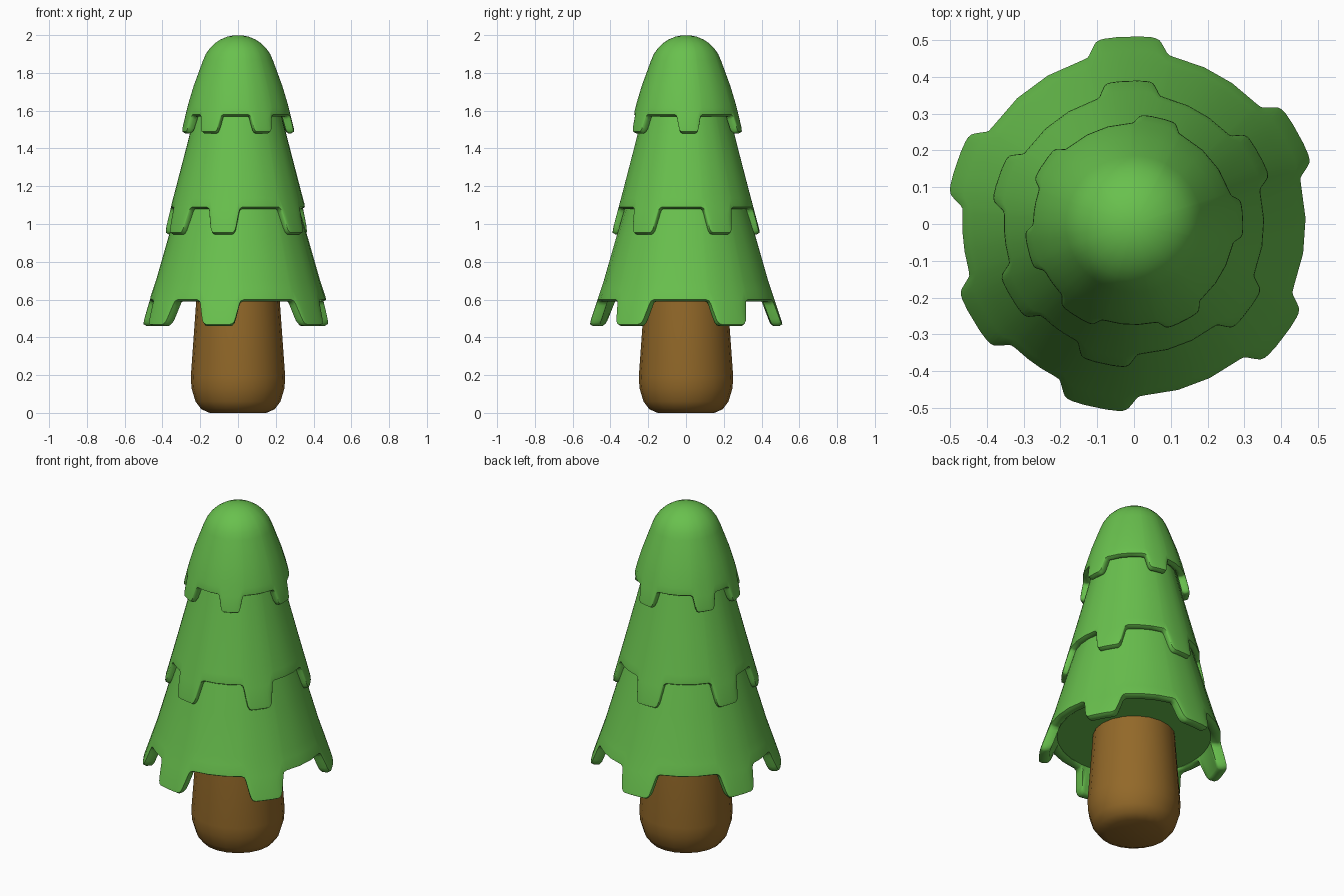
import bpy, bmesh
from math import sin, cos, pi, radians, sqrt

if "Cube" in bpy.data.objects:
    bpy.data.objects.remove(bpy.data.objects["Cube"])


def material(name, rgb):
    m = bpy.data.materials.new(name)
    m.diffuse_color = (*rgb, 1)
    m.use_nodes = True
    m.node_tree.nodes["Principled BSDF"].inputs["Base Color"].default_value = m.diffuse_color
    return m


GREEN = material("green", (0.14, 0.53, 0.075))
BROWN = material("brown", (0.29, 0.14, 0.022))


def loft(name, columns, mat, angle):
    """Closed skin from (angle, [(r, z), ...]) columns, fanned shut at both ends."""
    bm = bmesh.new()
    rings = [[bm.verts.new((r * cos(a), r * sin(a), z)) for a, (r, z) in
              ((a, prof[k]) for a, prof in columns)]
             for k in range(len(columns[0][1]))]
    n = len(columns)
    for lo, hi in zip(rings[1:], rings):
        for i in range(n):
            j = (i + 1) % n
            bm.faces.new((hi[i], lo[i], lo[j], hi[j]))
    for ring in (rings[0], rings[-1]):
        mid = bm.verts.new((0, 0, ring[0].co.z))
        for i in range(n):
            bm.faces.new((ring[i], ring[(i + 1) % n], mid))
    bmesh.ops.recalc_face_normals(bm, faces=bm.faces[:])
    me = bpy.data.meshes.new(name)
    bm.to_mesh(me)
    bm.free()
    ob = bpy.data.objects.new(name, me)
    bpy.context.collection.objects.link(ob)
    me.materials.append(mat)
    bpy.context.view_layer.objects.active = ob
    ob.select_set(True)
    bpy.ops.object.shade_smooth_by_angle(angle=radians(angle))
    ob.select_set(False)


def radius(profile, z):
    """Radius of a top-down (r, z) profile at height z."""
    for (r0, z0), (r1, z1) in zip(profile, profile[1:]):
        if z >= z1 or (r1, z1) == profile[-1]:
            return r0 + (r1 - r0) * (z0 - z) / (z0 - z1)


# Half of a hanging tab: angle from its centre (radians), share of full drop
HALF_TAB = [(0.06, 1), (0.125, 1), (0.15, 0.97), (0.172, 0.87), (0.185, 0.72),
            (0.21, 0.38), (0.225, 0.17), (0.24, 0.05), (0.27, 0)]


def tier(name, profile, z_rim, drop, thick, tabs):
    # angular columns: dense round each tab, sparse between tabs
    cols = []
    tabs = [radians(t) for t in tabs]
    for i, t in enumerate(tabs):
        nxt = tabs[(i + 1) % len(tabs)] + (2 * pi if i == len(tabs) - 1 else 0)
        cols += [(t - o, d) for o, d in reversed(HALF_TAB)] + [(t + o, d) for o, d in HALF_TAB]
        a, b = t + 0.27, nxt - 0.27
        cols += [(a + (b - a) * k / 3, 0) for k in (1, 2)]
    columns = []
    for a, d in cols:
        zb = z_rim - drop * d
        z_last = profile[-2][1]
        pts = list(profile[:-1])
        for k in (0.5, 1):                       # outer skin down to the rim
            z = z_last + (zb + 0.025 - z_last) * k
            pts.append((radius(profile, z), z))
        r = radius(profile, zb)
        pts += [(r - 0.005, zb + 0.009), (r - 0.02, zb),      # rounded rim
                (r - thick + 0.012, zb), (r - thick, zb + 0.01),
                (radius(profile, z_rim) - thick, z_rim + 0.012)]
        columns.append((a, pts))
    loft(name, columns, GREEN, 50)


LOW_TABS = (29, 92, 161, 211, 258, 323)
TOP_TABS = (3, 77, 146, 194, 238, 297)

# Foliage tiers: last profile point is the tab tip
tier("lower_foliage", [(0.29, 1.2), (0.372, 0.92), (0.435, 0.70), (0.515, 0.46)],
     0.59, 0.13, 0.06, LOW_TABS)
tier("middle_foliage", [(0.20, 1.70), (0.27, 1.42), (0.335, 1.17), (0.395, 0.945)],
     1.08, 0.135, 0.05, LOW_TABS)
dome = [(0.195 * sin(radians(a)), 1.805 + 0.195 * cos(radians(a))) for a in range(6, 73, 11)]
tier("top_foliage", dome + [(0.235, 1.73), (0.262, 1.64), (0.302, 1.48)],
     1.57, 0.09, 0.045, TOP_TABS)

# Trunk with rounded foot
trunk = [(0.215, 0.70), (0.222, 0.58), (0.25, 0.19), (0.246, 0.13),
         (0.225, 0.06), (0.195, 0.02), (0.15, 0.0)]
loft("trunk", [(2 * pi * i / 20, trunk) for i in range(20)], BROWN, 50)
